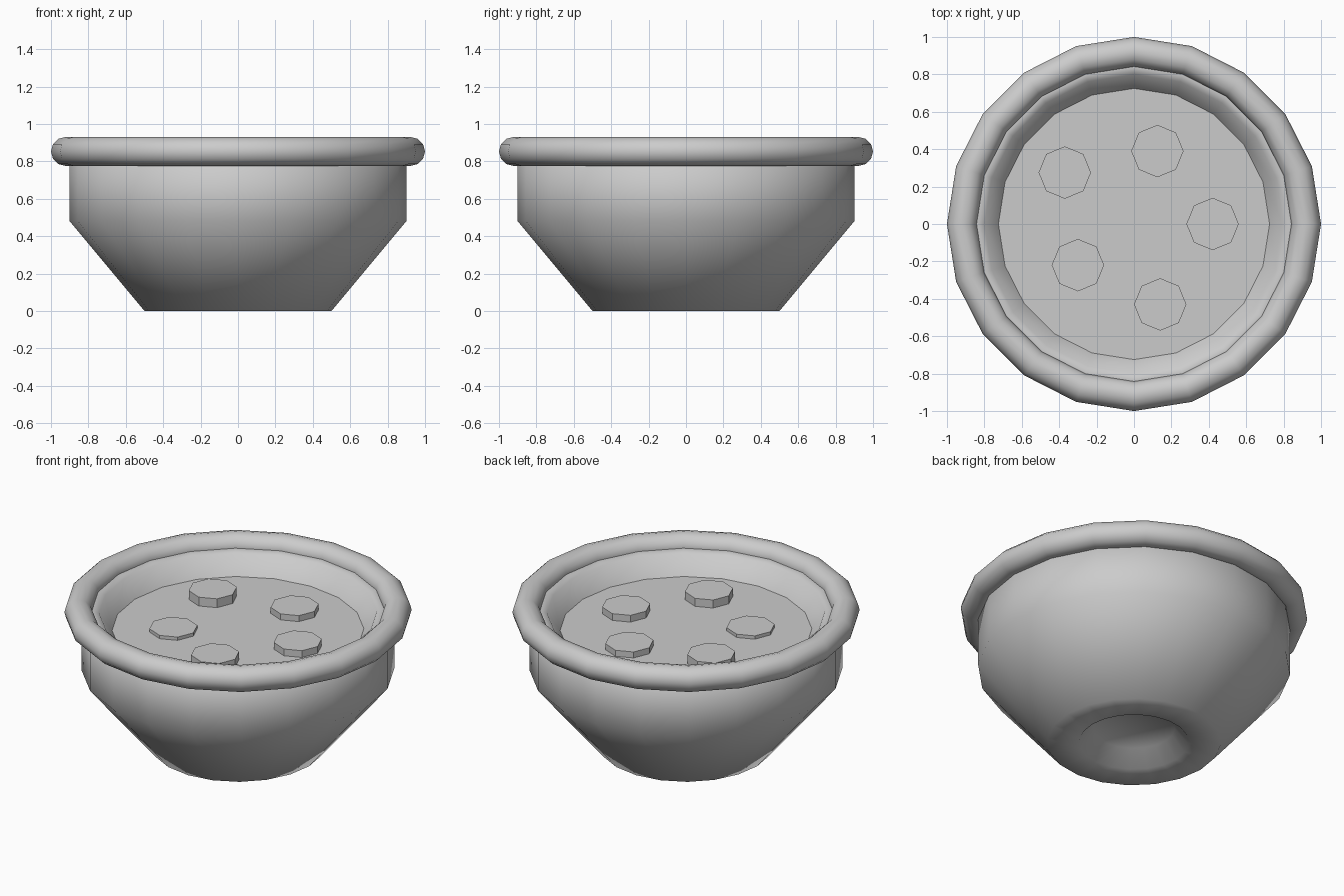
import bpy, bmesh, math

if "Cube" in bpy.data.objects:
    bpy.data.objects.remove(bpy.data.objects["Cube"])

grey = bpy.data.materials.new("light_grey")
grey.diffuse_color = (0.6, 0.6, 0.6, 1)
grey.use_nodes = True
grey.node_tree.nodes["Principled BSDF"].inputs["Base Color"].default_value = grey.diffuse_color


def finish(name, bm, smooth):
    bmesh.ops.recalc_face_normals(bm, faces=bm.faces)
    for f in bm.faces:
        f.smooth = smooth
    me = bpy.data.meshes.new(name)
    bm.to_mesh(me)
    bm.free()
    me.materials.append(grey)
    ob = bpy.data.objects.new(name, me)
    bpy.context.collection.objects.link(ob)
    return ob


def lathe(name, profile, sides=20, closed=False, caps=False, smooth=True, centre=(0, 0)):
    """Spin an (r, z) profile round the vertical axis."""
    bm = bmesh.new()
    rings = []
    for r, z in profile:
        rings.append([bm.verts.new((centre[0] + r * math.cos(2 * math.pi * i / sides),
                                    centre[1] + r * math.sin(2 * math.pi * i / sides), z))
                      for i in range(sides)])
    pairs = list(zip(rings, rings[1:]))
    if closed:
        pairs.append((rings[-1], rings[0]))
    for a, b in pairs:
        for i in range(sides):
            j = (i + 1) % sides
            bm.faces.new((a[i], a[j], b[j], b[i]))
    if caps:
        bm.faces.new(rings[0])
        bm.faces.new(rings[-1])
    return finish(name, bm, smooth)


# Bowl: recessed foot, sloping outside, upright wall, sloping inside
lathe("bowl", [(0.235, 0.094), (0.315, 0.0), (0.5, 0.0), (0.9, 0.48), (0.9, 0.84),
               (0.84, 0.86), (0.80, 0.845), (0.725, 0.734), (0.70, 0.70)], caps=True)

# Rounded rim
tube = [(0.92 + 0.08 * math.cos(2 * math.pi * k / 12), 0.853 + 0.078 * math.sin(2 * math.pi * k / 12))
        for k in range(12)]
lathe("rim", tube, closed=True)

# Flat soup surface
lathe("soup", [(0.715, 0.715), (0.725, 0.734)], caps=True, smooth=False)

# Eight-sided floating slices: x, y, top height
for n, (x, y, top) in enumerate([(0.125, 0.39, 0.772), (-0.37, 0.275, 0.79), (0.42, 0.0, 0.777),
                                 (-0.30, -0.22, 0.755), (0.14, -0.43, 0.785)], 1):
    lathe(f"slice_{n}", [(0.14, 0.715), (0.14, top)], sides=8, caps=True, smooth=False, centre=(x, y))
